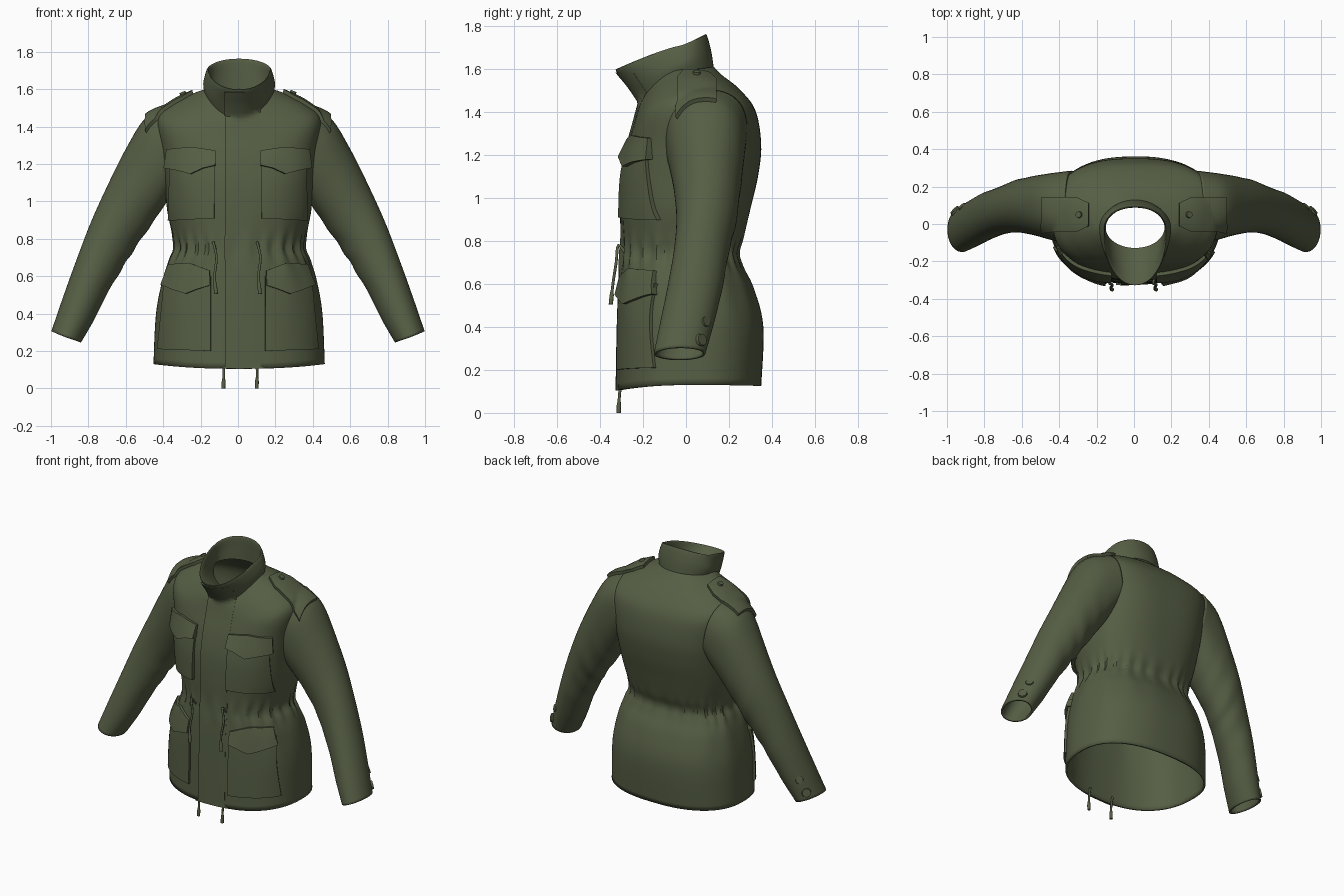
import bpy, bmesh, math
from mathutils import Vector
from mathutils.bvhtree import BVHTree

if "Cube" in bpy.data.objects:
    bpy.data.objects.remove(bpy.data.objects["Cube"])

olive = bpy.data.materials.new("olive_cloth")
olive.diffuse_color = (0.092, 0.112, 0.058, 1)
olive.use_nodes = True
olive.node_tree.nodes["Principled BSDF"].inputs["Base Color"].default_value = olive.diffuse_color
surfaces = []          # cloth that pockets and straps are draped over


def interp(keys, n):
    """Smooth in-between rows for a list of number tuples."""
    out = []
    for i in range(len(keys) - 1):
        a, b = keys[max(i - 1, 0)], keys[i]
        c, d = keys[i + 1], keys[min(i + 2, len(keys) - 1)]
        for k in range(n):
            t = k / n
            out.append([q + 0.5 * t * (r - p + t * (2 * p - 5 * q + 4 * r - s + t * (3 * (q - r) + s - p)))
                        for p, q, r, s in zip(a, b, c, d)])
    return out + [list(keys[-1])]


def finish(name, bm, thick=0, angle=35):
    bmesh.ops.recalc_face_normals(bm, faces=bm.faces)
    me = bpy.data.meshes.new(name)
    bm.to_mesh(me)
    bm.free()
    ob = bpy.data.objects.new(name, me)
    bpy.context.collection.objects.link(ob)
    me.materials.append(olive)
    bpy.ops.object.select_all(action='DESELECT')
    ob.select_set(True)
    bpy.context.view_layer.objects.active = ob
    bpy.ops.object.shade_smooth_by_angle(angle=math.radians(angle))
    if thick:
        mod = ob.modifiers.new("cloth", 'SOLIDIFY')
        mod.thickness, mod.offset = thick, -1
    return ob


def grid(bm, rows, closed):
    vs = [[bm.verts.new(p) for p in r] for r in rows]
    n = len(rows[0])
    for a, b in zip(vs, vs[1:]):
        for j in range(n if closed else n - 1):
            k = (j + 1) % n
            bm.faces.new((a[j], a[k], b[k], b[j]))


def loft(name, rows, thick=0.012):
    bm = bmesh.new()
    grid(bm, rows, True)
    surfaces.append(([Vector(p) for r in rows for p in r], len(rows), len(rows[0])))
    return finish(name, bm, thick)


def spow(v, p):
    return math.copysign(abs(v) ** p, v)


def ring(row, n=128, zpow=2):
    """Rounded section: half width, front/back y, front/side/back z, squareness, middle y."""
    hw, yf, yb, zf, zs, zb, e, yc = row
    pts = []
    gather = 0.024 * math.exp(-((zs - 0.745) / 0.07) ** 2)
    drape = 0.008 * math.exp(-((zs - 0.68) / 0.2) ** 2)
    for i in range(n):
        a = 2 * math.pi * i / n
        c, s = math.cos(a), math.sin(a)
        k = 1 + gather * math.cos(26 * a + math.sin(3 * a)) + drape * math.cos(13 * a)
        y = yc + spow(s, 2 / e) * k * ((yb - yc) if s > 0 else (yc - yf))
        pts.append((spow(c, 2 / e) * hw * k + 0.006, y, zs + ((zb if s > 0 else zf) - zs) * abs(s) ** zpow))
    return pts


# Torso from hem to neck
body = [(.458, -.32, .35, .105, .13, .125, 2.4, .03), (.445, -.315, .36, .40, .40, .40, 2.4, .03),
        (.412, -.31, .315, .58, .58, .58, 2.4, .03), (.378, -.305, .265, .68, .68, .68, 2.4, .03),
        (.348, -.30, .245, .745, .745, .745, 2.4, .03), (.358, -.298, .268, .82, .82, .82, 2.4, .03),
        (.385, -.30, .30, .95, .95, .95, 2.5, .03), (.397, -.295, .335, 1.10, 1.10, 1.10, 2.7, .03),
        (.415, -.27, .35, 1.24, 1.25, 1.25, 2.8, .03), (.44, -.24, .322, 1.35, 1.435, 1.41, 2.8, .04),
        (.36, -.225, .245, 1.41, 1.52, 1.51, 2.5, .04), (.25, -.218, .17, 1.44, 1.575, 1.57, 2.2, .02),
        (.18, -.212, .13, 1.45, 1.60, 1.61, 2, -.02)]
loft("jacket_body", [ring(r) for r in interp(body, 6)])

# Standing collar, rolled over its rim into the inner neck band
collar = [(.182, -.214, .13, 1.44, 1.58, 1.60, 2, -.02), (.192, -.268, .118, 1.52, 1.63, 1.68, 2, -.02),
          (.174, -.325, .098, 1.59, 1.70, 1.755, 2.1, -.03), (.163, -.308, .088, 1.595, 1.70, 1.752, 2.1, -.03),
          (.16, -.22, .088, 1.555, 1.64, 1.68, 2.1, -.02), (.157, -.128, .09, 1.50, 1.59, 1.60, 2, -.02)]
loft("collar", [ring(r, 96, 1.15) for r in interp(collar, 4)], 0)

# Sleeves: top edge x,z / bottom edge x,z / y range
sleeve = [(.37, 1.505, .30, 1.12, -.11, .285), (.495, 1.445, .385, .99, -.085, .272),
          (.60, 1.28, .46, .88, -.06, .257), (.70, 1.08, .55, .75, -.045, .235),
          (.79, .88, .62, .64, -.055, .20), (.87, .67, .70, .505, -.085, .17),
          (.94, .475, .77, .365, -.12, .13), (.998, .305, .84, .245, -.15, .09)]


def sleeve_rows(side):
    rows = []
    for i, (ux, uz, lx, lz, y0, y1) in enumerate(interp(sleeve, 7)):
        row = []
        e = 2 + 0.5 * max(0, 1 - i / 16)
        for j in range(48):
            a = 2 * math.pi * j / 48
            fold = 0.024 * math.sin(i * 0.9 + 2 * math.sin(a)) * max(0, -math.cos(a + 0.5))
            fold *= math.exp(-((i - 24) / 11) ** 2)
            c, s = spow(math.cos(a), 2 / e) * (1 + fold), spow(math.sin(a), 2 / e) * (1 + fold)
            row.append((side * ((ux + lx) / 2 + c * (ux - lx) / 2),
                        (y0 + y1) / 2 + s * (y1 - y0) / 2,
                        (uz + lz) / 2 + c * (uz - lz) / 2))
        rows.append(row)
    return rows


for side, tag in ((-1, "left"), (1, "right")):
    loft(tag + "_sleeve", sleeve_rows(side))

# Combined surface for draping
verts, polys = [], []
for pts, nr, n in surfaces:
    o = len(verts)
    verts += pts
    polys += [(o + i * n + j, o + i * n + (j + 1) % n, o + (i + 1) * n + (j + 1) % n, o + (i + 1) * n + j)
              for i in range(nr - 1) for j in range(n)]
tree = BVHTree.FromPolygons(verts, polys)


def along(vals, u):
    f = u * (len(vals) - 1)
    i = min(int(f), len(vals) - 2)
    return vals[i] + (vals[i + 1] - vals[i]) * (f - i)


def patch(name, x0, x1, top, bottom, t0, t1, d=(0, 1, 0), nu=20, nv=16, x1b=None, fade=0):
    """Raised cloth panel draped on the jacket; top and bottom are edge heights from x0 to x1."""
    d = Vector(d)
    us = [0] + [i / nu for i in range(nu + 1)] + [1]
    vs = [0] + [i / nv for i in range(nv + 1)] + [1]
    rows = []
    for j, v in enumerate(vs):
        row = []
        for i, u in enumerate(us):
            w = along(top, u) * (1 - v) + along(bottom, u) * v
            x = x0 + (x1 + ((x1b or x1) - x1) * v - x0) * u
            p = Vector((x, -2, w)) if d.y else Vector((x, w, 3))
            hit, nor, _, _ = tree.ray_cast(p, d)
            if hit is None:
                hit, nor, _, _ = tree.find_nearest(Vector((x, -.05, w)))
            if nor.dot(d) > 0:
                nor = -nor
            edge = i in (0, len(us) - 1) or j in (0, len(vs) - 1)
            off = -0.004 if edge else (t0 + (t1 - t0) * v) * (1 - fade * u)
            row.append(hit + (nor - d * 0.8).normalized() * off)
        rows.append(row)
    bm = bmesh.new()
    grid(bm, rows, False)
    finish(name, bm, 0, 40)


# Front fly strip, overlapping on one side and blending into the other
patch("front_placket", -.07, .12, [1.585, 1.585], [.10, .10], .010, .010, nu=8, nv=80, fade=.9)

for s, tag in ((-1, "left_"), (1, "right_")):
    # Chest and hip pockets with pointed flaps
    patch(tag + "chest_pocket", s * .125, s * .36, [1.25, 1.25], [.91, .90], .012, .024)
    patch(tag + "chest_flap", s * .12, s * .375, [1.27, 1.29, 1.28], [1.19, 1.175, 1.145, 1.165, 1.18], .018, .04)
    patch(tag + "hip_pocket", s * .145, s * .385, [.60, .60], [.20, .21], .016, .014, x1b=s * .425)
    patch(tag + "hip_flap", s * .15, s * .365, [.63, .67, .66], [.55, .53, .505, .525, .55], .018, .034,
          x1b=s * .395)
    # Shoulder strap
    patch(tag + "epaulette", s * .24, s * .49, [.11, .14, .14, .14, .14], [-.01, -.04, -.04, -.04, -.04],
          .02, .02, (0, 0, -1))


def button(name, pos, normal, r, h=0.014):
    bm = bmesh.new()
    bmesh.ops.create_cone(bm, cap_ends=True, segments=20, radius1=r, radius2=r * 0.9, depth=h)
    ob = finish(name, bm)
    ob.location = pos
    ob.rotation_euler = Vector(normal).to_track_quat('Z', 'Y').to_euler()


# Cuff and strap buttons
for s, tag in ((-1, "left_"), (1, "right_")):
    button(tag + "cuff_button", (s * .957, .072, .34), (s * .7, .7, .2), .03)
    button(tag + "cuff_button_upper", (s * .918, .092, .425), (s * .65, .72, .25), .026)
    hit = tree.ray_cast(Vector((s * .285, .05, 3)), Vector((0, 0, -1)))[0]
    button(tag + "strap_button", hit + Vector((s * .01, 0, .022)), (s * .4, 0, .9), .018)


def cord(name, pts):
    cu = bpy.data.curves.new(name, 'CURVE')
    cu.dimensions = '3D'
    cu.bevel_depth, cu.bevel_resolution, cu.use_fill_caps = .007, 2, True
    sp = cu.splines.new('POLY')
    rows = interp(pts, 4)
    sp.points.add(len(rows) - 1)
    for i, (p, q) in enumerate(zip(sp.points, rows)):
        p.co = (*q, 1)
        p.radius = 1.5 if i >= len(rows) - 3 else 1
    cu.materials.append(olive)
    ob = bpy.data.objects.new(name, cu)
    bpy.context.collection.objects.link(ob)
    bpy.ops.object.select_all(action='DESELECT')
    ob.select_set(True)
    bpy.context.view_layer.objects.active = ob
    bpy.ops.object.convert(target='MESH')


# Waist and hem drawcords
for x, tag in ((-.12, "left_"), (.115, "right_")):
    cord(tag + "waist_cord", [(x, -.28, .74), (x - .012, -.315, .78), (x + .005, -.325, .70),
                              (x - .005, -.34, .60), (x + .003, -.35, .505)])
for x, tag in ((-.078, "left_"), (.10, "right_")):
    cord(tag + "hem_cord", [(x, -.30, .15), (x + .002, -.31, .08), (x, -.313, 0)])
